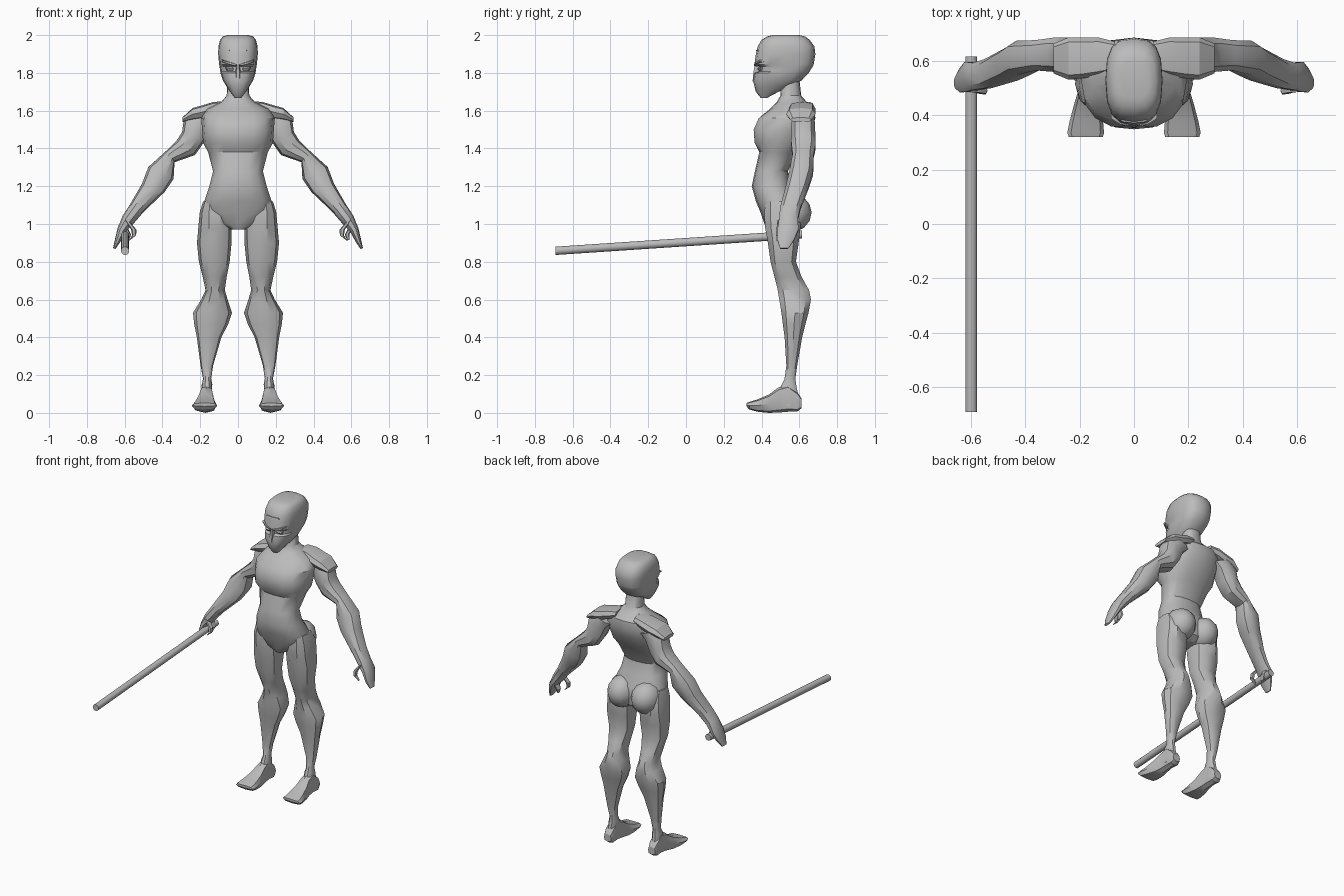
import bpy, bmesh, math
from mathutils import Vector

grey = bpy.data.materials.new("plain grey")
grey.diffuse_color = (0.5, 0.5, 0.5, 1)
X, Y, Z = Vector((1, 0, 0)), Vector((0, 1, 0)), Vector((0, 0, 1))


def loft(name, rings, n=12, power=0.85, mirror=False, angle=35, adjust=None):
    """Skin rings given as (centre, u axis, v axis, u radius, v radius)."""
    bm = bmesh.new()
    loops = []
    for c, u, v, ru, rv in rings:
        loop = []
        for i in range(n):
            a = 2 * math.pi * i / n
            co, si = math.cos(a), math.sin(a)
            p = Vector(c) + u * ru * math.copysign(abs(co) ** power, co) \
                + v * rv * math.copysign(abs(si) ** power, si)
            loop.append(bm.verts.new(adjust(p) if adjust else p))
        loops.append(loop)
    for a, b in zip(loops, loops[1:]):
        for i in range(n):
            j = (i + 1) % n
            bm.faces.new((a[i], a[j], b[j], b[i]))
    bm.faces.new(loops[0][::-1])
    bm.faces.new(loops[-1])
    bmesh.ops.recalc_face_normals(bm, faces=bm.faces)
    me = bpy.data.meshes.new(name)
    bm.to_mesh(me)
    bm.free()
    me.materials.append(grey)
    ob = bpy.data.objects.new(name, me)
    bpy.context.collection.objects.link(ob)
    bpy.ops.object.select_all(action='DESELECT')
    ob.select_set(True)
    bpy.context.view_layer.objects.active = ob
    bpy.ops.object.shade_smooth_by_angle(angle=math.radians(angle))
    if mirror:
        ob.modifiers.new("mirror", 'MIRROR').use_mirror_merge = False
    return ob


def level(z, x0, x1, yf, yb):
    """Horizontal ring from its extents."""
    return ((x0 + x1) / 2, (yf + yb) / 2, z), X, Y, (x1 - x0) / 2, (yb - yf) / 2


def tilted(x, y, z, r, ry, deg):
    """Ring turned about the y axis."""
    t = math.radians(deg)
    return (x, y, z), Vector((math.cos(t), 0, math.sin(t))), Y, r, ry


# Torso and neck, with a shallow groove between the chest muscles
def chest_groove(p):
    if abs(p.x) < 0.01 and p.y < 0.45 and 1.42 < p.z < 1.58:
        p.y += 0.012
    return p


torso = [(0.97, .035, .43, .56), (1.0, .12, .415, .60), (1.06, .185, .395, .61),
         (1.12, .178, .37, .60), (1.2, .152, .348, .555), (1.28, .132, .365, .54),
         (1.38, .158, .388, .59), (1.43, .185, .354, .63), (1.5, .19, .348, .665),
         (1.56, .195, .375, .685), (1.61, .165, .445, .68), (1.645, .09, .48, .64),
         (1.68, .06, .50, .61), (1.77, .055, .505, .60)]
loft("torso", [level(z, -w, w, f, b) for z, w, f, b in torso], 16, adjust=chest_groove)

# Head, narrowing to a pointed chin, with a recessed eye slit
head = [(1.668, .018, .395, .43), (1.70, .042, .37, .49), (1.73, .062, .362, .56),
        (1.76, .08, .355, .612), (1.80, .093, .362, .65), (1.808, .094, .385, .655),
        (1.835, .098, .385, .672), (1.845, .1, .362, .676), (1.90, .105, .37, .685),
        (1.94, .104, .38, .68), (1.975, .095, .40, .655), (1.993, .08, .43, .63),
        (2.0, .055, .46, .60)]
loft("head", [level(z, -w, w, f, b) for z, w, f, b in head], 16, .72)

# Nose, eyes and brow band
loft("nose", [level(1.755, -.012, .012, .350, .40), level(1.79, -.016, .016, .352, .40),
              level(1.845, -.008, .008, .362, .40)], 6)
loft("eye", [level(1.812, .025, .058, .384, .41), level(1.822, .02, .066, .378, .41),
             level(1.832, .025, .068, .384, .41)], 8, mirror=True)
loft("brow", [tilted(.012, .375, 1.842, .008, .016, 90),
              tilted(.05, .380, 1.852, .009, .016, 90),
              tilted(.085, .405, 1.864, .006, .02, 90)], 6, mirror=True)
loft("forehead_band", [level(1.915, -.055, .055, .369, .44),
                       level(1.922, -.055, .055, .371, .44)], 8, .5)

# Shoulder pads, built outwards from the neck
pads = [(.07, .615, 1.625, .055, .025), (.13, .615, 1.612, .07, .034),
        (.19, .61, 1.592, .075, .036), (.24, .608, 1.582, .078, .032),
        (.295, .608, 1.552, .055, .012)]
loft("shoulder_pad", [((x, y, z), Y, Z, ry, rz) for x, y, z, ry, rz in pads],
     8, .7, True, 25)

# Arms down to a flattened hand
arm = [(.17, .625, 1.57, .07, .055, 20), (.215, .62, 1.53, .075, .065, 15),
       (.238, .62, 1.46, .064, .068, 25), (.275, .622, 1.405, .062, .066, 40),
       (.355, .62, 1.36, .038, .058, 60), (.408, .61, 1.27, .074, .066, 25),
       (.448, .588, 1.192, .064, .063, 20), (.535, .553, 1.085, .041, .056, 32),
       (.58, .542, 1.025, .036, .052, 32), (.615, .54, .97, .024, .058, 22),
       (.636, .528, .915, .016, .046, 22), (.655, .52, .87, .007, .022, 25)]
loft("arm", [tilted(*s) for s in arm], 10, .85, True)

# Thumb and a curled finger
loft("thumb", [tilted(.585, .50, 1.015, .02, .018, 30), tilted(.552, .492, .97, .014, .015, 0),
               tilted(.55, .488, .94, .011, .013, 0), tilted(.575, .488, .912, .006, .009, -40)],
     6, mirror=True)
loft("finger", [tilted(.60, .56, .985, .018, .025, 20), tilted(.578, .56, .945, .012, .02, 10),
                tilted(.585, .55, .915, .007, .012, 20)], 6, mirror=True)

# Buttocks
seat = []
for k in range(7):
    a = math.radians(-75 + 25 * k)
    r, h = math.cos(a), math.sin(a)
    seat.append(((.09, .55, 1.06 + .105 * h), X, Y, .096 * r, .115 * r))
loft("buttock", seat, 12, 1, True, 60)

# Legs from hip to ankle
leg = [(1.12, .07, .185, .42, .57), (1.06, .045, .203, .41, .61), (.98, .034, .21, .415, .61),
       (.90, .034, .217, .43, .60), (.80, .044, .207, .445, .585), (.72, .06, .187, .465, .615),
       (.65, .07, .172, .482, .655), (.60, .055, .195, .49, .665), (.53, .032, .238, .502, .652),
       (.47, .052, .232, .51, .635), (.40, .088, .218, .52, .617), (.25, .132, .198, .53, .59),
       (.18, .142, .185, .52, .58), (.15, .136, .192, .505, .585), (.09, .142, .192, .48, .598),
       (.04, .14, .198, .48, .605)]
loft("leg", [level(*s) for s in leg], 10, .85, True)

# Feet, widening towards the toes
foot = [(.612, .14, .195, .025, .075), (.59, .132, .203, .008, .11), (.54, .135, .2, .006, .15),
        (.49, .13, .205, .002, .135), (.44, .122, .22, 0, .098), (.38, .114, .236, .006, .072),
        (.335, .11, .245, .018, .058), (.32, .115, .24, .035, .052)]
loft("foot", [(((a + b) / 2, y, (lo + hi) / 2), X, Z, (b - a) / 2, (hi - lo) / 2)
              for y, a, b, lo, hi in foot], 8, .65, True, 30)

# Staff held in one hand
loft("staff", [((-.598, -.69, .858), X, Z, .022, .022),
               ((-.598, .615, .945), X, Z, .022, .022)], 12, 1)
